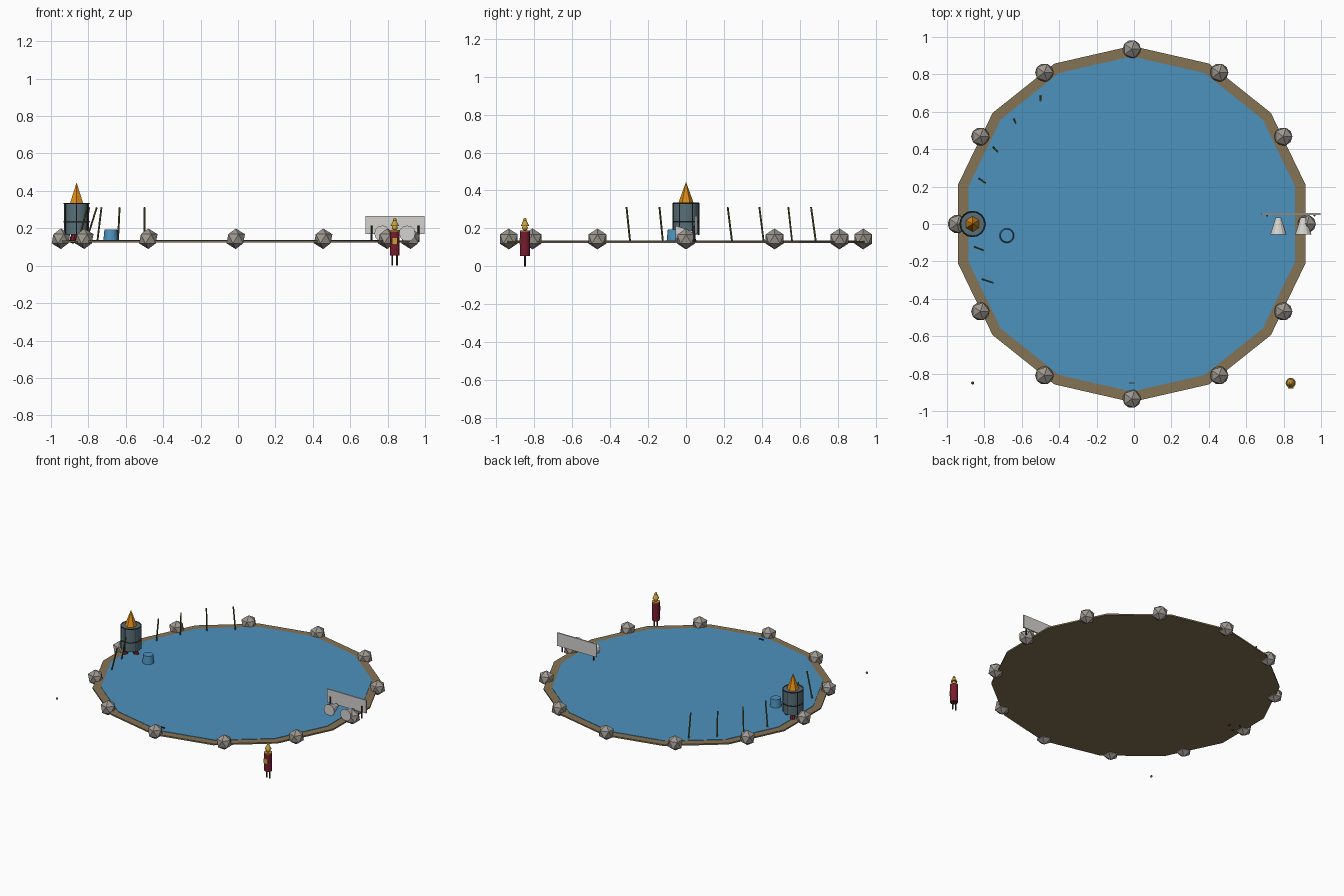
import bpy
import math
from mathutils import Vector

old = bpy.data.objects.get("Cube")
if old:
    bpy.data.objects.remove(old, do_unlink=True)


def material(name, r, g, b):
    """Flat material from 0-255 display values, stored linear."""
    lin = [((c / 255 + 0.055) / 1.055) ** 2.4 for c in (r, g, b)] + [1.0]
    m = bpy.data.materials.new(name)
    m.use_nodes = True
    m.diffuse_color = lin
    m.node_tree.nodes["Principled BSDF"].inputs["Base Color"].default_value = lin
    return m


STONE = material("stone grey", 158, 152, 144)
EARTH = material("earth brown", 132, 115, 84)
WATER = material("water blue", 77, 146, 190)
SLATE = material("slate", 88, 112, 120)
ORANGE = material("flame orange", 222, 138, 22)
RED = material("dark red", 120, 28, 45)
REED = material("reed olive", 100, 104, 55)
PALE = material("pale grey", 212, 210, 206)
GOLD = material("gold", 200, 158, 58)
DARK = material("dark iron", 50, 52, 50)


def finish(name, mat, smooth=False):
    ob = bpy.context.object
    ob.name = name
    ob.data.materials.append(mat)
    if smooth:
        bpy.ops.object.shade_smooth_by_angle()
    return ob


def rod(name, mat, a, b, r1, r2=None, sides=16, smooth=False):
    """Cylinder or cone from point a to point b."""
    a, b = Vector(a), Vector(b)
    d = b - a
    turn = d.to_track_quat('Z', 'Y').to_euler() if d.xy.length > 1e-6 else (0, 0, 0)
    bpy.ops.mesh.primitive_cone_add(vertices=sides, radius1=r1,
                                    radius2=r1 if r2 is None else r2,
                                    depth=d.length, location=(a + b) / 2,
                                    rotation=turn)
    return finish(name, mat, smooth)


def box(name, mat, loc, size):
    bpy.ops.mesh.primitive_cube_add(size=1, location=loc)
    bpy.context.object.scale = size
    return finish(name, mat)


def ring(name, mat, loc, radius, thick):
    bpy.ops.mesh.primitive_torus_add(major_segments=16, minor_segments=6, location=loc,
                                     major_radius=radius, minor_radius=thick)
    return finish(name, mat)


# Pond: earth bank with the water lying on it
CX = -0.012
rod("pond_bank", EARTH, (CX, 0, 0.124), (CX, 0, 0.134), 0.952, sides=14)
rod("pond_water", WATER, (CX, 0, 0.130), (CX, 0, 0.137), 0.896, sides=14)

# Ring of stones
for i in range(12):
    a = math.tau * i / 12
    bpy.ops.mesh.primitive_ico_sphere_add(
        subdivisions=1, radius=0.055,
        location=(CX + 0.935 * math.cos(a), 0.935 * math.sin(a), 0.144))
    finish(f"stone_{i + 1}", STONE)

# Fire basket: body, iron bands and bars, flame, logs
TX = -0.863
rod("basket_body", SLATE, (TX, 0, 0.168), (TX, 0, 0.333), 0.067, smooth=True)
for z in (0.235, 0.333):
    ring("basket_band", DARK, (TX, 0, z), 0.067, 0.004)
for i in range(6):
    a = math.tau * (i + 0.5) / 6
    x, y = TX + 0.067 * math.cos(a), 0.067 * math.sin(a)
    rod("basket_bar", DARK, (x, y, 0.165), (x, y, 0.335), 0.003, sides=6)
rod("flame", ORANGE, (TX, 0, 0.33), (TX, 0, 0.445), 0.042, 0, sides=6)
for i in range(3):
    a = math.tau * i / 3 - 0.5 * math.pi - 0.5
    x, y = math.cos(a), math.sin(a)
    rod("log", RED, (TX + 0.05 * x, 0.05 * y, 0.128),
        (TX + 0.01 * x, 0.01 * y, 0.185), 0.016, sides=8)

# Bucket
rod("bucket", WATER, (-0.68, -0.062, 0.135), (-0.68, -0.062, 0.194), 0.04, 0.034, smooth=True)

# Leaning reeds: foot x, foot y, top x, top y
for x, y, u, v in ((-0.5, 0.685, -0.5, 0.66), (-0.642, 0.56, -0.633, 0.54),
                   (-0.752, 0.41, -0.73, 0.387), (-0.828, 0.243, -0.795, 0.22),
                   (-0.853, -0.122, -0.806, -0.14), (-0.812, -0.295, -0.755, -0.314)):
    rod("reed", REED, (x, y, 0.13), (u, v, 0.312), 0.005, sides=6)

# Sign board on posts with two horns in front
box("board", PALE, (0.84, 0.053, 0.217), (0.316, 0.01, 0.095))
for x in (0.713, 0.965):
    rod("board_post", DARK, (x, 0.045, 0.128), (x, 0.045, 0.215), 0.005, sides=8)
for x in (0.772, 0.905):
    rod("horn", PALE, (x, -0.055, 0.172), (x, 0.035, 0.172), 0.043, 0.014, sides=12)

# Standing figure
FX, FY = 0.838, -0.85
for s in (-1, 1):
    rod("figure_leg", DARK, (FX + s * 0.013, FY, 0), (FX + s * 0.013, FY, 0.06), 0.005, sides=8)
rod("figure_body", RED, (FX, FY, 0.055), (FX, FY, 0.186), 0.026, smooth=True)
rod("figure_collar", GOLD, (FX, FY, 0.184), (FX, FY, 0.19), 0.027)
box("figure_badge", GOLD, (FX, FY - 0.026, 0.132), (0.03, 0.006, 0.034))
bpy.ops.mesh.primitive_uv_sphere_add(segments=12, ring_count=8, radius=0.015,
                                     location=(FX, FY, 0.203))
finish("figure_head", GOLD, True)
rod("figure_hat", GOLD, (FX, FY, 0.213), (FX, FY, 0.243), 0.022, 0.008, smooth=True)
bpy.ops.mesh.primitive_uv_sphere_add(segments=12, ring_count=8, radius=0.009,
                                     location=(FX, FY, 0.246))
finish("hat_knob", GOLD, True)

# Small loose pieces: a bead and a chip on the water
bpy.ops.mesh.primitive_uv_sphere_add(segments=10, ring_count=6, radius=0.008,
                                     location=(-0.863, FY, 0.124))
finish("bead", REED, True)
box("chip", DARK, (CX, FY, 0.138), (0.032, 0.005, 0.014))
